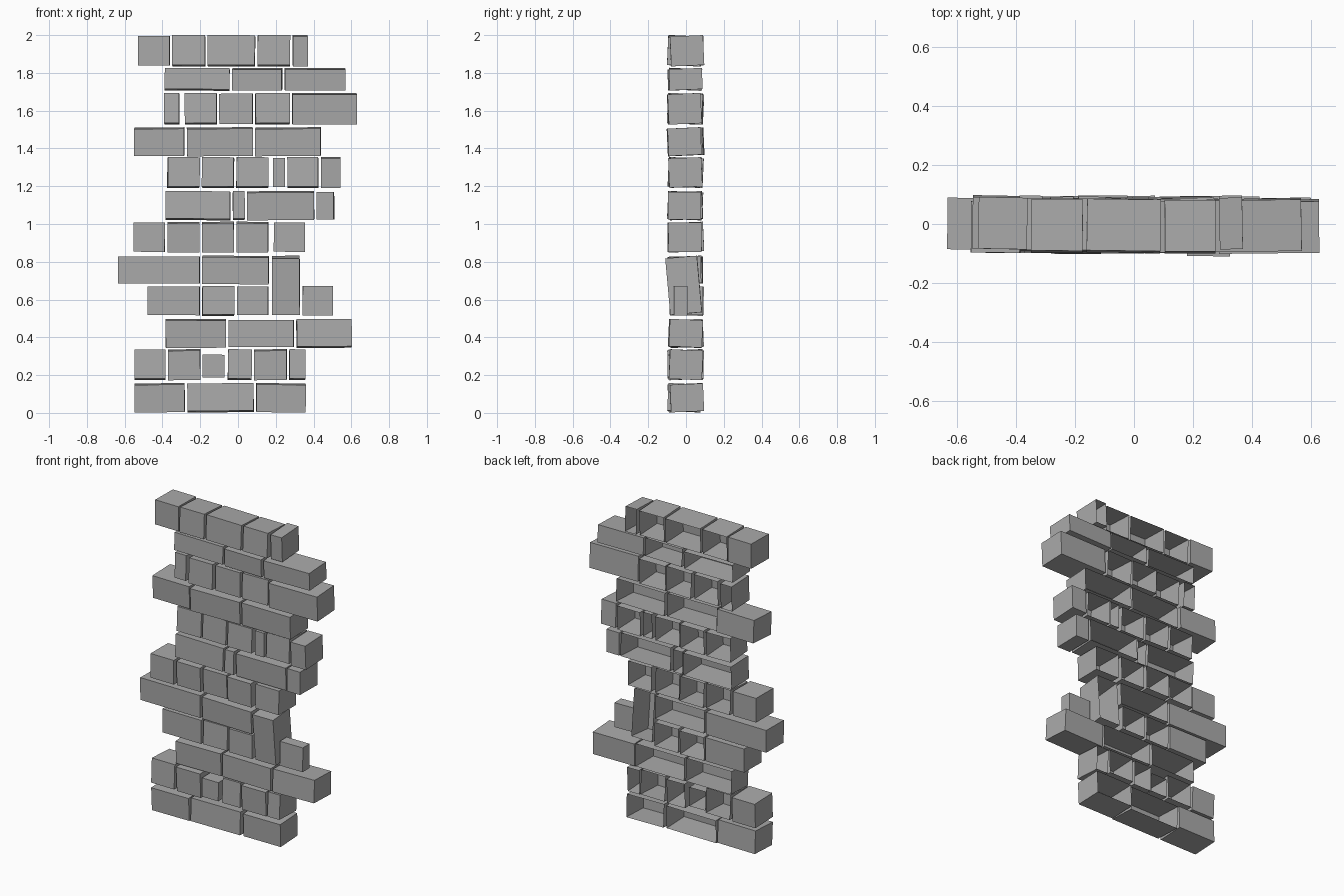
import bpy, bmesh, random
from mathutils import Matrix, Euler, Vector

random.seed(4)
if "Cube" in bpy.data.objects:
    bpy.data.objects.remove(bpy.data.objects["Cube"], do_unlink=True)

# Single stone colour
stone = bpy.data.materials.new("stone_grey")
stone.use_nodes = True
stone.diffuse_color = (0.4, 0.4, 0.4, 1)
stone.node_tree.nodes["Principled BSDF"].inputs["Base Color"].default_value = stone.diffuse_color

JOINT = 0.007          # half the gap between neighbours
TILT = {"+": 0.045, "0": 0.0, "-": -0.045, "^": 0.09}
FRONT, BACK = -0.09, 0.085


def brick(name, x, z, tilt="0", y=(FRONT, BACK)):
    """One slightly skewed block; blocks inside the wall have no back face."""
    low, high = Vector((x[0], y[0], z[0])), Vector((x[1], y[1], z[1]))
    size = high - low
    bm = bmesh.new()
    bmesh.ops.create_cube(bm, size=1, matrix=Matrix.Diagonal((*size, 1)))
    if max(abs(x[0]), abs(x[1])) < 0.46:
        bm.normal_update()
        back = [f for f in bm.faces if f.normal.y > 0.9]
        bmesh.ops.delete(bm, geom=back, context="FACES")
    mesh = bpy.data.meshes.new(name)
    bm.to_mesh(mesh)
    bm.free()
    mesh.materials.append(stone)
    ob = bpy.data.objects.new(name, mesh)
    ob.location = (low + high) / 2 + Vector((0, random.uniform(-0.008, 0.008), 0))
    ob.rotation_euler = Euler((TILT[tilt], random.uniform(-0.008, 0.008),
                               random.uniform(-0.02, 0.02)))
    bpy.context.collection.objects.link(ob)


def course(name, bottom, top, joints, tilts):
    """A run of blocks between successive vertical joints."""
    for i, tilt in enumerate(tilts):
        brick(f"{name}_brick_{i + 1}", (joints[i] + JOINT, joints[i + 1] - JOINT),
              (bottom, top), tilt)


# Courses from the ground up
course("base", 0.007, 0.153, (-.555, -.275, .09, .365), "+-+")
course("second_right", .177, .333, (-.555, -.377, -.192), "-+")
course("second_left", .177, .333, (-.06, .079, .265, .363), "-+-")
course("third", .348, .493, (-.39, -.057, .303, .608), "+0-")
course("fourth", .517, .668, (-.485, -.195, -.013, .167), "0-0")
course("fifth", .685, .828, (-.64, -.196, .17), "0+")
course("sixth_right", .853, 1.008, (-.56, -.38, -.197, -.015, .167), "0+++")
course("sixth_left", .853, 1.008, (.183, .362), "0")
course("seventh", 1.024, 1.17, (-.39, -.034, .042, .41, .515), "--+0")
course("eighth_right", 1.195, 1.35, (-.38, -.197, -.015, .168), "---")
course("eighth_left", 1.195, 1.35, (.178, .255, .432, .55), "0-+")
course("ninth", 1.363, 1.508, (-.555, -.277, .085, .445), "+++")
course("tenth_right", 1.53, 1.69, (-.397, -.304), "-")
course("tenth_left", 1.53, 1.69, (-.288, -.105, .085, .28, .635), "-0-+")
course("eleventh", 1.71, 1.822, (-.395, -.037, .24, .575), "-++")
course("top", 1.838, 1.996, (-.535, -.355, -.167, .097, .283, .375), "0---+")

# Odd-sized fillers and the upright block spanning two courses
brick("small_filler", (-.188, -.073), (.188, .308), y=(-.1, .07))
brick("upright_block", (.181, .327), (.525, .825), "^", (-.096, .072))
brick("thin_end_block", (.342, .503), (.516, .672), y=(-.07, 0))
